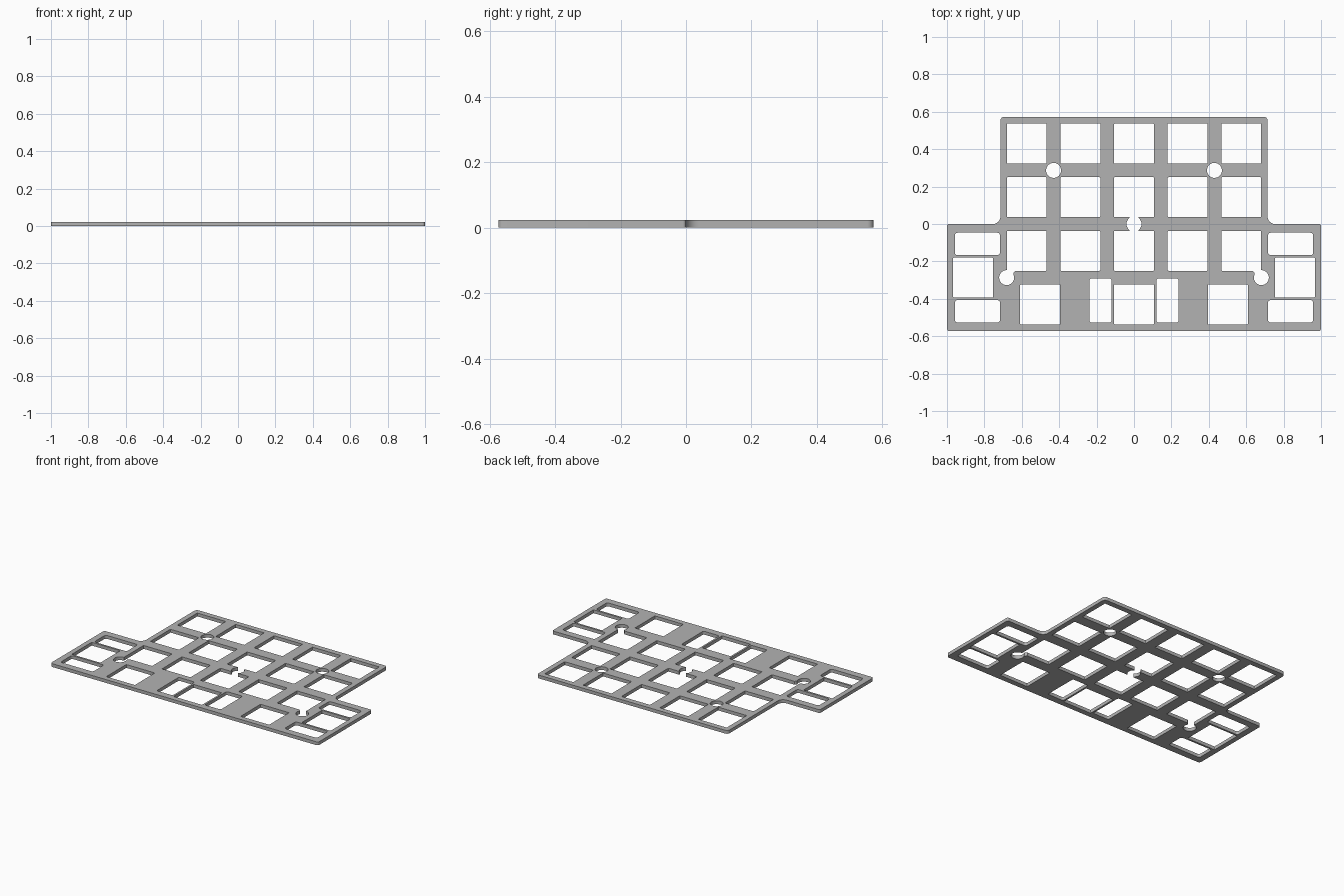
import bpy, bmesh, math
from mathutils import Vector

if "Cube" in bpy.data.objects:
    bpy.data.objects.remove(bpy.data.objects["Cube"], do_unlink=True)

PITCH = 0.2867      # spacing of one key
HALF = 0.1067       # half width of a switch opening
THICK = 0.0225
HOLE = 0.04         # radius of a mounting hole

grey = bpy.data.materials.new("plate grey")
grey.use_nodes = True
colour = (0.45, 0.45, 0.45, 1)
grey.diffuse_color = colour
grey.node_tree.nodes["Principled BSDF"].inputs["Base Color"].default_value = colour


def rounded(corners, steps=6):
    """Outline from (x, y, radius) corners, with each corner turned into an arc."""
    out = []
    for i, (x, y, r) in enumerate(corners):
        p = Vector((x, y))
        if r == 0:
            out.append(p)
            continue
        a = (Vector(corners[i - 1][:2]) - p).normalized()
        b = (Vector(corners[(i + 1) % len(corners)][:2]) - p).normalized()
        centre = p + (a + b) * r
        for s in range(steps + 1):
            t = math.pi / 2 * s / steps
            out.append(centre - b * r * math.cos(t) - a * r * math.sin(t))
    return out


def box(x, y, hx, hy, r):
    return rounded([(x - hx, y - hy, r), (x + hx, y - hy, r),
                    (x + hx, y + hy, r), (x - hx, y + hy, r)], 4)


def circle(x, y, n=40):
    return [(x + HOLE * math.cos(2 * math.pi * k / n),
             y + HOLE * math.sin(2 * math.pi * k / n)) for k in range(n)]


def mirror(points):
    return [(-x, y) for x, y in reversed(points)]


def extrude(name, outlines, z0, z1):
    bm = bmesh.new()
    for pts in outlines:
        face = bm.faces.new([bm.verts.new((p[0], p[1], z0)) for p in pts])
        up = bmesh.ops.extrude_face_region(bm, geom=[face])["geom"]
        verts = [v for v in up if isinstance(v, bmesh.types.BMVert)]
        bmesh.ops.translate(bm, verts=verts, vec=(0, 0, z1 - z0))
    bmesh.ops.recalc_face_normals(bm, faces=bm.faces)
    mesh = bpy.data.meshes.new(name)
    bm.to_mesh(mesh)
    bm.free()
    obj = bpy.data.objects.new(name, mesh)
    bpy.context.collection.objects.link(obj)
    mesh.materials.append(grey)
    return obj


# Outer outline: wide lower part with a narrower upper part
right_side = [(1, -2 * PITCH, 0.015), (1, 0, 0.01),
              (2.49 * PITCH, 0, 0.04), (2.49 * PITCH, 2 * PITCH, 0.02)]
left_side = [(-x, y, r) for x, y, r in reversed(right_side)]
plate = extrude("switch_plate", [rounded(right_side + left_side)], 0, THICK)

# Square switch openings
windows = [box(c * PITCH, r * PITCH, HALF, HALF, 0.004)
           for c in range(-2, 3) for r in (1.5, 0.5, -0.5)]
windows += [box(c * PITCH, -1.5 * PITCH, HALF, HALF, 0.004) for c in (-1.75, 0, 1.75)]
for s in (-1, 1):
    windows.append(box(s * 3 * PITCH, -PITCH, HALF, HALF, 0.004))
    # Stabiliser openings beside the bottom key and around the tall side keys
    windows.append(box(s * 0.179, -0.409, 0.06, 0.118, 0.012))
    for t in (-1, 1):
        windows.append(box(s * 0.837, -PITCH + t * 0.18, 0.121, 0.06, 0.015))

# Mounting holes
holes = [circle(0, 0)]
for s in (-1, 1):
    holes += [circle(s * 1.5 * PITCH, PITCH), circle(s * 2.375 * PITCH, -PITCH)]

# Flared necks joining some holes to the switch openings
neck = [(0.678, -0.287), (0.678, -0.2), (0.632, -0.2), (0.632, -0.248),
        (0.637, -0.252), (0.645, -0.262), (0.645, -0.287)]
half_neck = [(0.027, -0.06), (0.027, -0.038), (0.02, -0.03),
             (0.02, 0.03), (0.027, 0.038), (0.027, 0.06)]
necks = [neck, mirror(neck), half_neck + mirror(half_neck)]

cutters = []
for name, shapes in (("window_cutter", windows), ("hole_cutter", holes), ("neck_cutter", necks)):
    cutter = extrude(name, shapes, -0.05, 0.08)
    cutter.hide_render = True
    mod = plate.modifiers.new(name, "BOOLEAN")
    mod.operation, mod.solver, mod.object = "DIFFERENCE", "EXACT", cutter
    cutters.append(cutter)

# Bake the cuts and drop the cutters
bpy.context.view_layer.update()
baked = bpy.data.meshes.new_from_object(plate.evaluated_get(bpy.context.evaluated_depsgraph_get()))
plate.modifiers.clear()
plate.data = baked
for cutter in cutters:
    bpy.data.objects.remove(cutter, do_unlink=True)

bpy.ops.object.select_all(action="DESELECT")
plate.select_set(True)
bpy.context.view_layer.objects.active = plate
bpy.ops.object.shade_smooth_by_angle(angle=math.radians(35))
